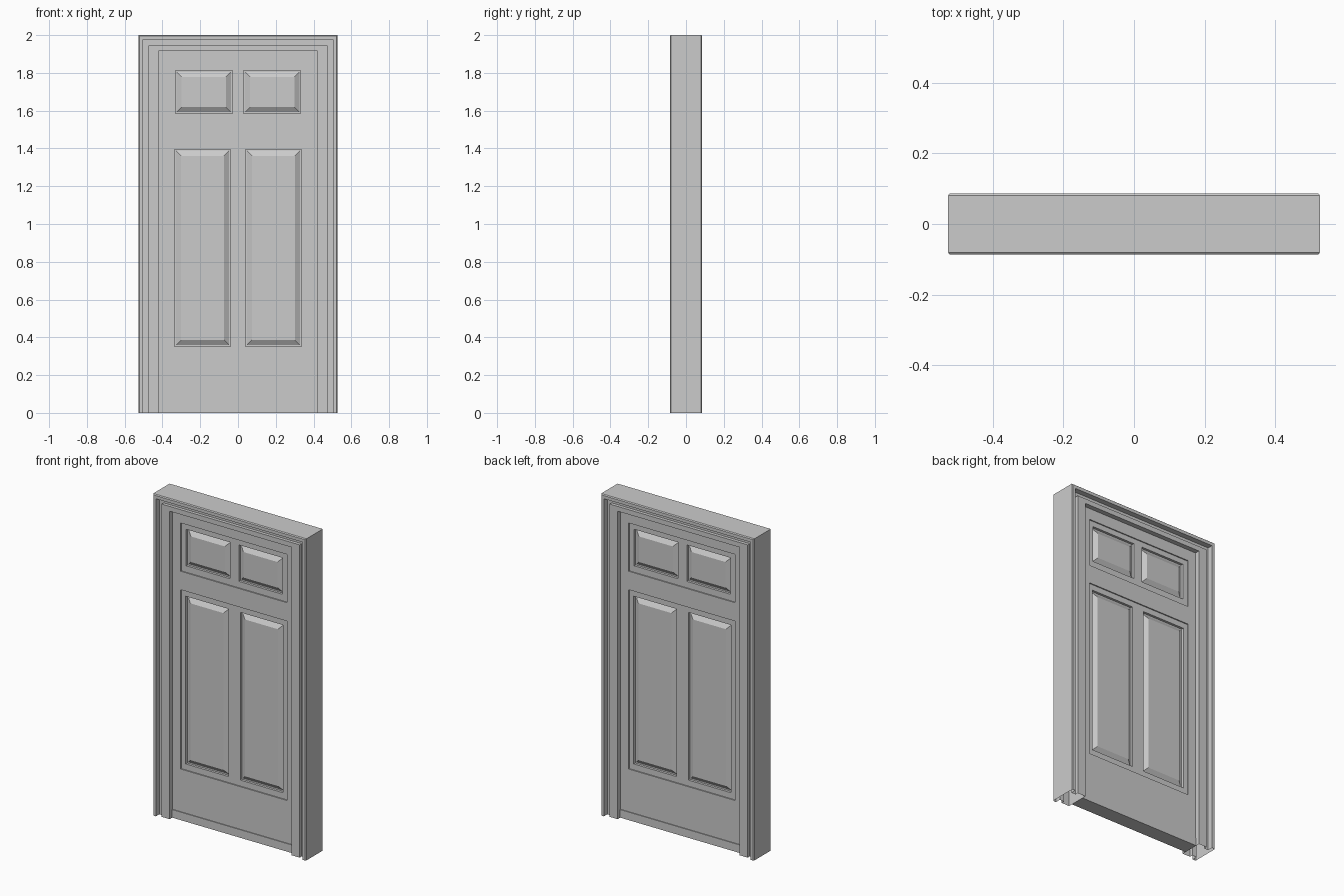
import bpy, bmesh

if "Cube" in bpy.data.objects:
    bpy.data.objects.remove(bpy.data.objects["Cube"])

LEAF_Y = 0.042                      # half thickness of the door leaf
RECESS_Y = 0.035                    # floor of the shallow recess
POCKET_Y = 0.020                    # floor of the panel pockets
RECESSES = [(-0.365, 0.365, 1.545, 1.845), (-0.365, 0.365, 0.315, 1.43)]
PANELS = [(s * a, s * b, z0, z1) for s in (-1, 1)
          for a, b, z0, z1 in ((0.03, 0.332, 1.585, 1.812), (0.04, 0.335, 0.352, 1.395))]


def finish(name, bm):
    bmesh.ops.recalc_face_normals(bm, faces=bm.faces)
    me = bpy.data.meshes.new(name)
    bm.to_mesh(me)
    bm.free()
    ob = bpy.data.objects.new(name, me)
    bpy.context.collection.objects.link(ob)
    return ob


def add_frustum(bm, rect, y0, y1, inset=0.0):
    """Box between y0 and y1 whose y1 end is shrunk by inset."""
    xa, xb = sorted(rect[:2])
    za, zb = rect[2:]
    rings = []
    for y, i in ((y0, 0.0), (y1, inset)):
        rings.append([bm.verts.new(p) for p in (
            (xa + i, y, za + i), (xb - i, y, za + i), (xb - i, y, zb - i), (xa + i, y, zb - i))])
    bm.faces.new(rings[0])
    bm.faces.new(rings[1])
    for k in range(4):
        n = (k + 1) % 4
        bm.faces.new((rings[0][k], rings[0][n], rings[1][n], rings[1][k]))


def frusta(name, rects, y0, y1, inset=0.0):
    """The same shapes on the front and back of the door."""
    bm = bmesh.new()
    for r in rects:
        for s in (-1, 1):
            add_frustum(bm, r, s * y0, s * y1, inset)
    return finish(name, bm)


# Frame: stepped profile (half width, height, y) swept up, across and down
half = [(0.527, 2.0, -0.080), (0.522, 1.995, -0.086), (0.505, 1.975, -0.086),
        (0.505, 1.975, -0.052), (0.475, 1.945, -0.052), (0.475, 1.945, -0.072),
        (0.42, 1.915, -0.072)]
profile = half + [(x, z, -y) for x, z, y in reversed(half)]
bm = bmesh.new()
loops = [[bm.verts.new((sx * x, y, top * z)) for x, z, y in profile]
         for sx, top in ((-1, 0), (-1, 1), (1, 1), (1, 0))]
for a, b in zip(loops, loops[1:]):
    for k in range(len(profile)):
        n = (k + 1) % len(profile)
        bm.faces.new((a[k], a[n], b[n], b[k]))
finish("door_frame", bm)

# Door leaf with shallow recesses and deeper panel pockets
bm = bmesh.new()
add_frustum(bm, (-0.42, 0.42, 0.0, 1.915), -LEAF_Y, LEAF_Y)
leaf = finish("door_leaf", bm)
for name, rects, depth in (("recess_cutter", RECESSES, RECESS_Y),
                           ("pocket_cutter", PANELS, POCKET_Y)):
    cutter = frusta(name, rects, depth, 0.1)
    cutter.hide_render = True
    cutter.hide_set(True)
    cutter.display_type = 'WIRE'
    mod = leaf.modifiers.new(name, 'BOOLEAN')
    mod.operation = 'DIFFERENCE'
    mod.solver = 'EXACT'
    mod.object = cutter

# Raised panels with bevelled borders
inner = [(min(p[:2]) + 0.004, max(p[:2]) - 0.004, p[2] + 0.004, p[3] - 0.004) for p in PANELS]
frusta("raised_panels", inner, POCKET_Y - 0.002, 0.038, 0.03)

# Threshold strip along the bottom
bm = bmesh.new()
add_frustum(bm, (-0.42, 0.42, 0.0, 0.05), -0.047, 0.047)
finish("threshold", bm)
